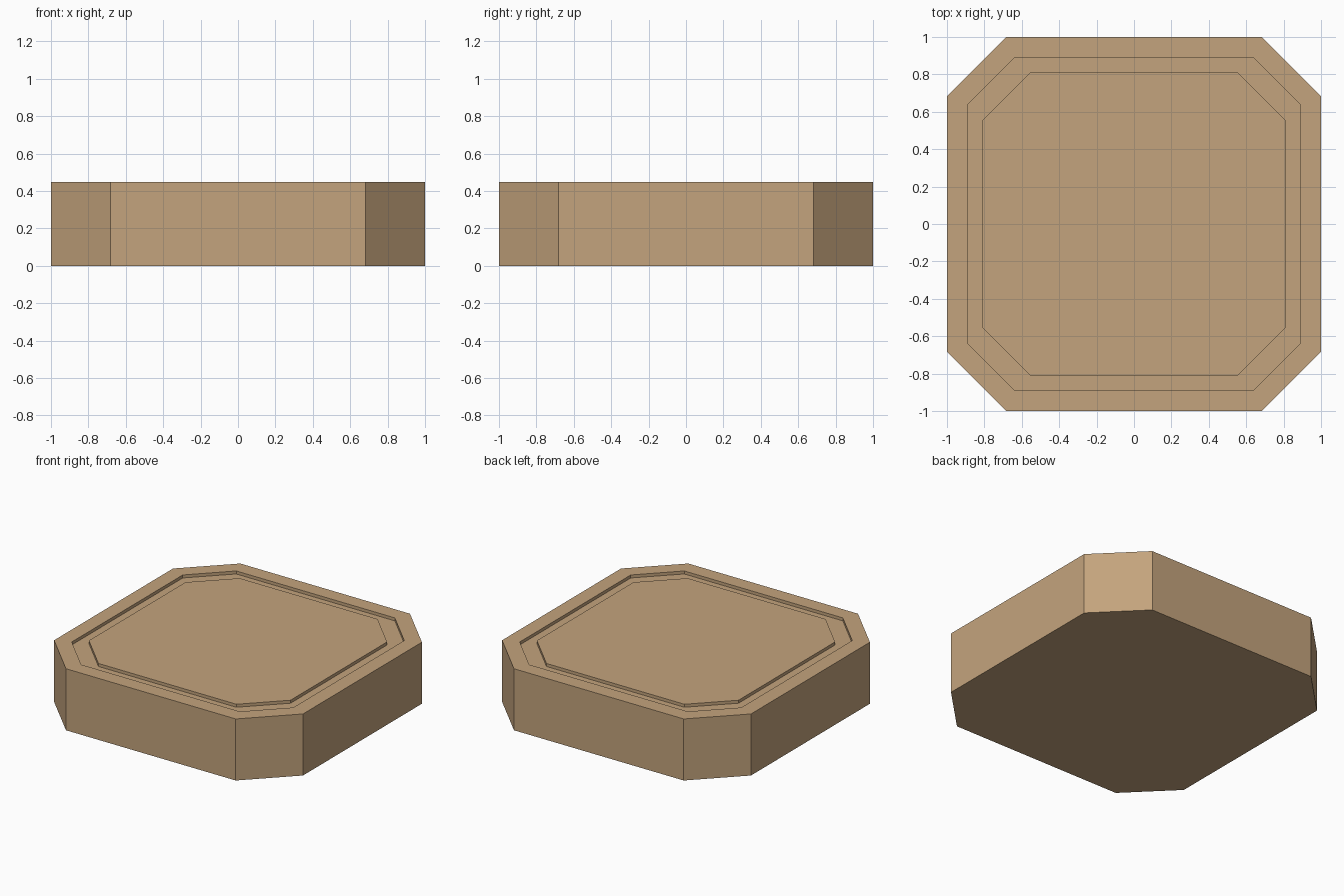
import bpy, bmesh

if "Cube" in bpy.data.objects:
    bpy.data.objects.remove(bpy.data.objects["Cube"])

HEIGHT, GROOVE = 0.447, 0.022

mat = bpy.data.materials.new("tan stone")
mat.diffuse_color = (0.55, 0.37, 0.205, 1)
mat.use_nodes = True
mat.node_tree.nodes["Principled BSDF"].inputs["Base Color"].default_value = mat.diffuse_color


def octagon(bm, half, flat, z):
    """Square loop with cut corners: half width and half length of the straight side."""
    pts = [(half, -flat), (half, flat), (flat, half), (-flat, half),
           (-half, flat), (-half, -flat), (-flat, -half), (flat, -half)]
    return [bm.verts.new((x, y, z)) for x, y in pts]


# Slab profile from the base outward, over the rim, through the groove to the panel
profile = [(1.0, 0.682, 0), (1.0, 0.682, HEIGHT),
           (0.89, 0.637, HEIGHT), (0.89, 0.637, HEIGHT - GROOVE),
           (0.81, 0.554, HEIGHT - GROOVE), (0.81, 0.554, HEIGHT)]

bm = bmesh.new()
loops = [octagon(bm, *p) for p in profile]
for a, b in zip(loops, loops[1:]):
    for i in range(8):
        j = (i + 1) % 8
        bm.faces.new((a[i], a[j], b[j], b[i]))
bm.faces.new(loops[0][::-1])   # underside
bm.faces.new(loops[-1])        # raised centre panel
bmesh.ops.recalc_face_normals(bm, faces=bm.faces)

mesh = bpy.data.meshes.new("grooved_slab")
bm.to_mesh(mesh)
bm.free()
mesh.materials.append(mat)
slab = bpy.data.objects.new("grooved_slab", mesh)
bpy.context.collection.objects.link(slab)
